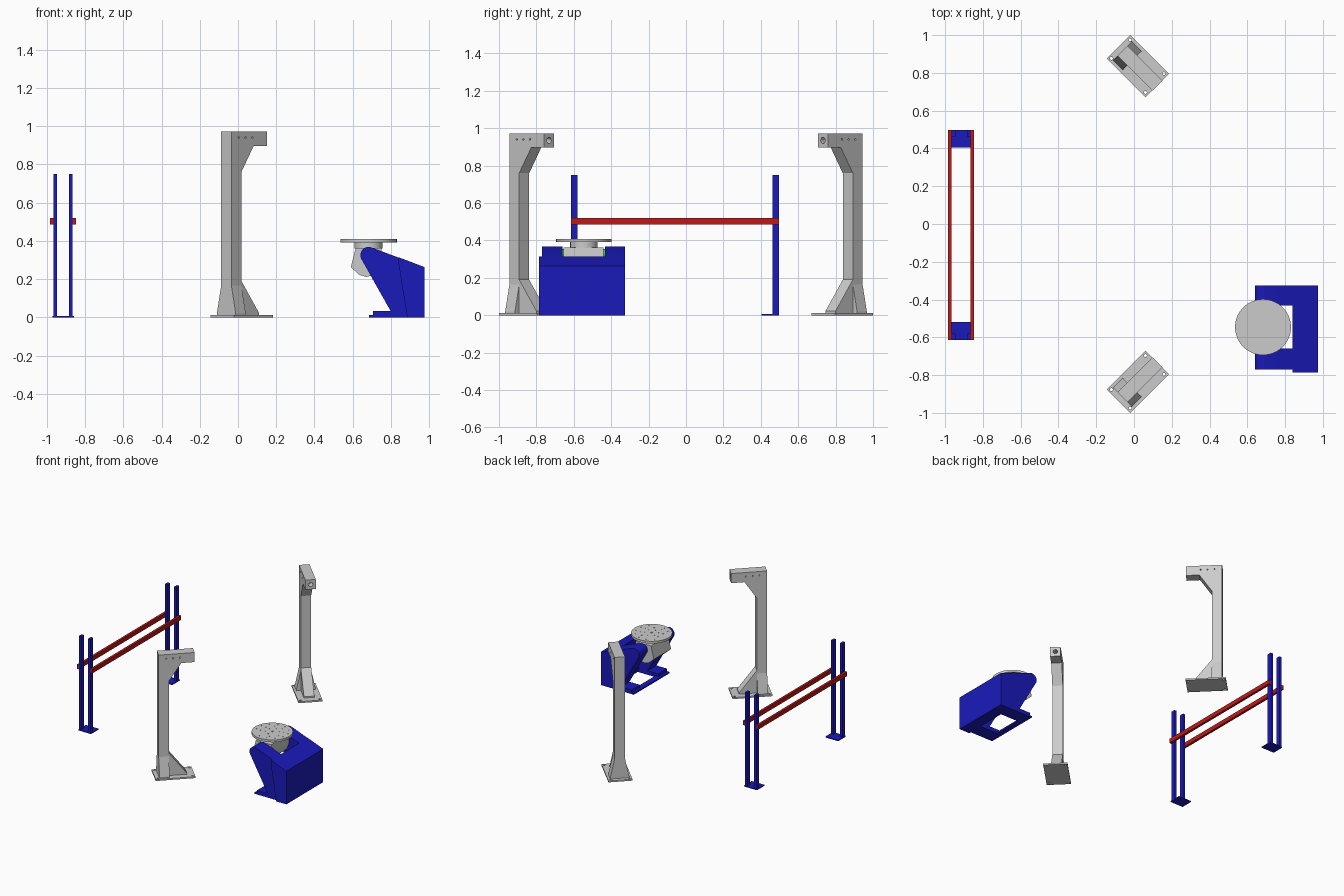
import bpy, bmesh, math
from mathutils import Matrix, Vector

if "Cube" in bpy.data.objects:
    bpy.data.objects.remove(bpy.data.objects["Cube"])


def material(name, rgb):
    m = bpy.data.materials.new(name)
    m.diffuse_color = (*rgb, 1)
    m.use_nodes = True
    m.node_tree.nodes["Principled BSDF"].inputs["Base Color"].default_value = m.diffuse_color
    return m


BLUE = material("blue_paint", (0.01, 0.01, 0.5))
RED = material("red_paint", (0.5, 0.01, 0.01))
GREEN = material("green_paint", (0.02, 0.7, 0.02))


def finish(name, bm, mat=None, smooth=False):
    bmesh.ops.recalc_face_normals(bm, faces=bm.faces)
    me = bpy.data.meshes.new(name)
    bm.to_mesh(me)
    bm.free()
    ob = bpy.data.objects.new(name, me)
    bpy.context.collection.objects.link(ob)
    if mat:
        me.materials.append(mat)
    if smooth:
        bpy.ops.object.select_all(action='DESELECT')
        ob.select_set(True)
        bpy.context.view_layer.objects.active = ob
        bpy.ops.object.shade_smooth_by_angle(angle=math.radians(30))
    return ob


def prism(name, pts, axis, a, b, mat=None, smooth=False):
    """Extrude a profile along an axis: 'y' takes (x, z) points, 'x' takes (y, z)."""
    bm = bmesh.new()
    put = (lambda p, t: (p[0], t, p[1])) if axis == 'y' else (lambda p, t: (t, p[0], p[1]))
    lo = [bm.verts.new(put(p, a)) for p in pts]
    hi = [bm.verts.new(put(p, b)) for p in pts]
    bm.faces.new(lo)
    bm.faces.new(hi)
    for i in range(len(pts)):
        j = (i + 1) % len(pts)
        bm.faces.new((lo[i], lo[j], hi[j], hi[i]))
    return finish(name, bm, mat, smooth)


def box(name, x0, x1, y0, y1, z0, z1, mat=None):
    return prism(name, [(x0, z0), (x1, z0), (x1, z1), (x0, z1)], 'y', y0, y1, mat)


def cylinders(name, specs, mat=None, segs=12, smooth=False):
    """specs: list of (centre, axis, radius, length)."""
    bm = bmesh.new()
    for c, axis, r, length in specs:
        rot = Vector((0, 0, 1)).rotation_difference(Vector(axis)).to_matrix().to_4x4()
        bmesh.ops.create_cone(bm, cap_ends=True, segments=segs, radius1=r, radius2=r,
                              depth=length, matrix=Matrix.Translation(c) @ rot)
    return finish(name, bm, mat, smooth)


def drill(ob, specs, segs=12):
    cutter = cylinders(ob.name + "_holes", specs, segs=segs)
    cutter.hide_render = True
    mod = ob.modifiers.new("holes", 'BOOLEAN')
    mod.operation, mod.solver, mod.object = 'DIFFERENCE', 'EXACT', cutter
    bpy.context.view_layer.objects.active = ob
    bpy.ops.object.modifier_apply(modifier=mod.name)
    bpy.data.objects.remove(cutter)


X, Y, Z = (1, 0, 0), (0, 1, 0), (0, 0, 1)

# Two bracket stands, built along local x then turned to face the middle
for side, s in (("front", -1), ("rear", 1)):
    base = box(side + "_stand_base", -0.145, 0.145, -0.0875, 0.0875, 0, 0.012)
    drill(base, [((x, y, 0), Z, 0.008, 0.1) for x in (-0.127, 0.127) for y in (-0.07, 0.07)])
    column = prism(side + "_stand_column", [
        (-0.115, 0.012), (0.09, 0.012), (0.09, 0.022), (-0.041, 0.19), (-0.041, 0.76),
        (0.05, 0.897), (0.147, 0.897), (0.147, 0.973), (-0.115, 0.973)], 'y', -0.038, 0.038)
    drill(column, [((0.147, 0, 0.935), X, 0.017, 0.1)] +
          [((x, y, 0.94), Y, 0.005, 0.02) for x in (-0.06, -0.01, 0.04) for y in (-0.038, 0.038)])
    parts = [base, column]
    # Side fins at the foot
    for tag, t in (("a", -1), ("b", 1)):
        parts.append(prism(f"{side}_stand_fin_{tag}", [
            (t * 0.038, 0.012), (t * 0.07, 0.012), (t * 0.07, 0.02), (t * 0.038, 0.165)],
            'x', -0.115, -0.041))
    place = Matrix.Translation((0.02, s * 0.836, 0)) @ Matrix.Rotation(-s * math.pi / 4, 4, 'Z')
    for p in parts:
        p.data.transform(place)

# Rack: plates, posts and rails
for end, y0, y1, p0 in (("front", -0.614, -0.52, -0.614), ("rear", 0.404, 0.498, 0.463)):
    box(f"rack_{end}_plate", -0.971, -0.859, y0, y1, 0, 0.008, BLUE)
    for side, x in (("left", -0.966), ("right", -0.885)):
        box(f"rack_{end}_{side}_post", x, x + 0.02, p0, p0 + 0.035, 0.008, 0.75, BLUE)
for side, x in (("left", -0.984), ("right", -0.865)):
    box(f"rack_{side}_rail", x, x + 0.018, -0.614, 0.498, 0.485, 0.519, RED)

# Positioner frame: base frame, rear housing and two rounded arms
AX, AZ, CY = 0.683, 0.325, -0.546
box("positioner_base_lip", 0.685, 0.73, -0.77, -0.325, 0, 0.012, BLUE)
prism("positioner_housing", [(0.84, 0.314), (0.975, 0.263), (0.975, 0), (0.885, 0), (0.84, 0.28)],
      'y', -0.787, -0.325, BLUE)
top = math.radians(69)
arc = [(AX + 0.043 * math.cos(top + i * math.radians(145) / 10),
        AZ + 0.043 * math.sin(top + i * math.radians(145) / 10)) for i in range(11)]
for side, y0, y1 in (("front", -0.77, -0.66), ("rear", -0.432, -0.325)):
    prism(f"positioner_{side}_arm", arc + [(0.81, 0.012), (0.97, 0.012), (0.97, 0.264)],
          'y', y0, y1, BLUE, True)
    box(f"positioner_{side}_base_bar", 0.73, 0.95, y0, y1, 0, 0.012, BLUE)
    box(f"positioner_{side}_base_pad", 0.705, 0.83, y0, y1, 0.012, 0.032, BLUE)

# Bearings, tilting body, neck and turntable
cylinders("tilt_bearings", [((AX, y, AZ), Y, 0.028, 0.03) for y in (-0.661, -0.431)],
          GREEN, 32, True)
prism("tilt_body", [(0.615, 0.362), (0.75, 0.362), (0.757, 0.3), (0.738, 0.245), (0.71, 0.22),
                    (0.67, 0.211), (0.635, 0.222), (0.59, 0.262)], 'y', -0.655, -0.44)
cylinders("turntable_neck", [((AX, CY, 0.377), Z, 0.073, 0.034)], None, 48, True)
disc = cylinders("turntable", [((AX, CY, 0.4), Z, 0.148, 0.018)], None, 64, True)
holes = [((AX, CY, 0.41), Z, 0.008, 0.016)]
for r, n in ((0.05, 6), (0.085, 8), (0.12, 12)):
    for i in range(n):
        a = 2 * math.pi * (i + 0.5) / n
        holes.append(((AX + r * math.cos(a), CY + r * math.sin(a), 0.41), Z, 0.004, 0.016))
drill(disc, holes, 8)
